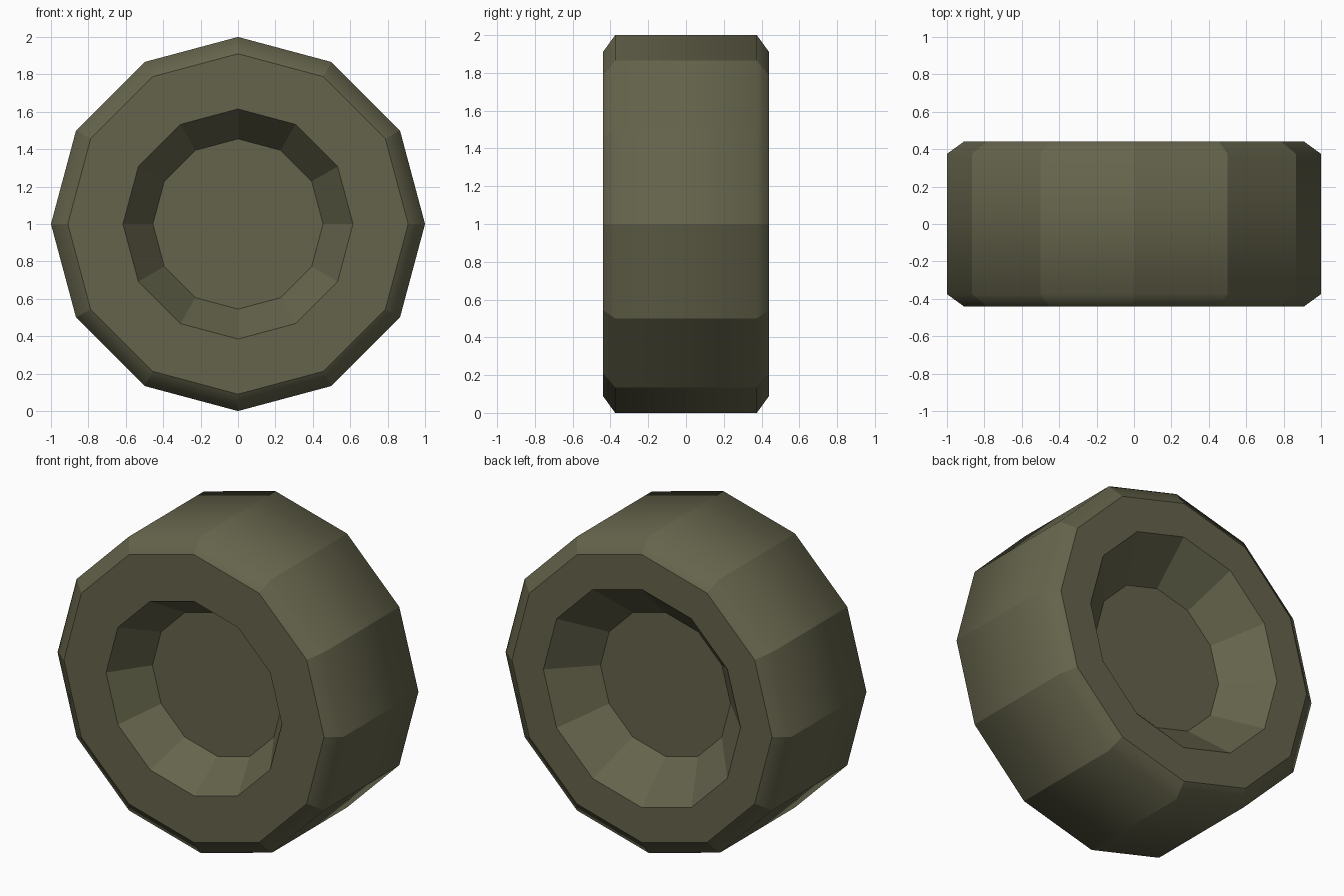
import bpy, bmesh
from math import sin, cos, tau

cube = bpy.data.objects.get("Cube")
if cube:
    bpy.data.objects.remove(cube, do_unlink=True)

# Dark olive rubber
rubber = bpy.data.materials.new("olive_rubber")
rubber.use_nodes = True
color = (0.13, 0.127, 0.072, 1)
rubber.diffuse_color = color
bsdf = rubber.node_tree.nodes["Principled BSDF"]
bsdf.inputs["Base Color"].default_value = color
bsdf.inputs["Roughness"].default_value = 0.9

SIDES = 12
# Cross-section from front hub floor to back hub floor: (radius, y)
PROFILE = [
    (0.455, -0.205), (0.615, -0.44), (0.91, -0.44), (1.0, -0.375),
    (1.0, 0.375), (0.91, 0.44), (0.69, 0.44), (0.455, 0.205),
]
SHOULDERS = (3, 4)  # rings where tread blends softly into the bevel

bm = bmesh.new()
rings = []
for radius, y in PROFILE:
    rings.append([
        bm.verts.new((radius * cos(tau * i / SIDES), y, 1 + radius * sin(tau * i / SIDES)))
        for i in range(SIDES)
    ])

# Skin neighbouring rings, then close the two hub floors
for a, b in zip(rings, rings[1:]):
    for i in range(SIDES):
        j = (i + 1) % SIDES
        bm.faces.new((a[i], a[j], b[j], b[i]))
bm.faces.new(rings[0])
bm.faces.new(rings[-1])
bmesh.ops.recalc_face_normals(bm, faces=bm.faces)

# Crisp facets everywhere except around the tread shoulders
for face in bm.faces:
    face.smooth = True
for edge in bm.edges:
    edge.smooth = False
for k in SHOULDERS:
    for i in range(SIDES):
        bm.edges.get((rings[k][i], rings[k][(i + 1) % SIDES])).smooth = True

mesh = bpy.data.meshes.new("wheel")
bm.to_mesh(mesh)
bm.free()
mesh.materials.append(rubber)
wheel = bpy.data.objects.new("wheel", mesh)
bpy.context.collection.objects.link(wheel)
